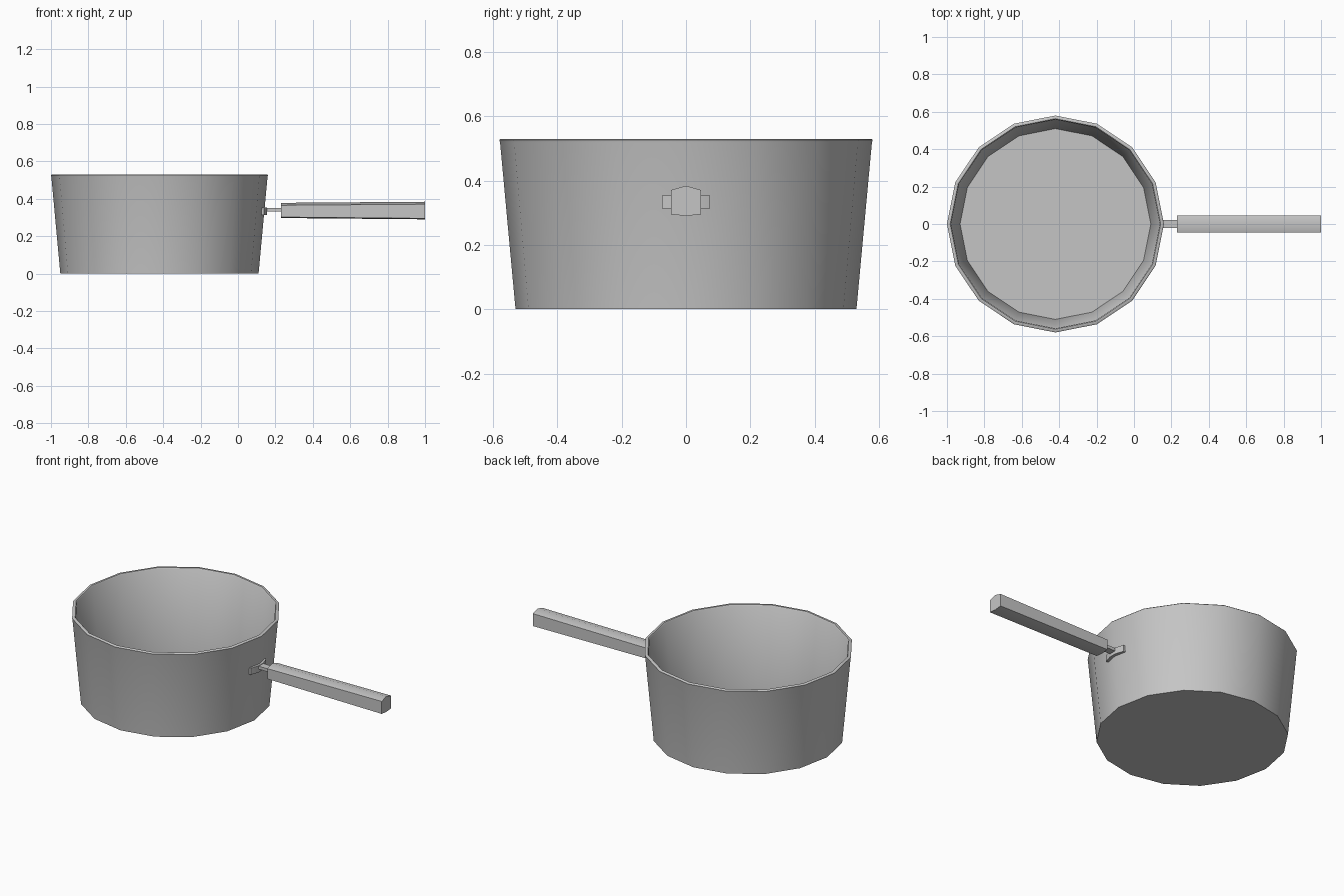
import bpy, bmesh
from math import sin, cos, tan, pi, radians

cube = bpy.data.objects.get("Cube")
if cube:
    bpy.data.objects.remove(cube, do_unlink=True)

steel = bpy.data.materials.new("brushed_steel_grey")
grey = (0.56, 0.56, 0.56, 1)
steel.use_nodes = True
steel.diffuse_color = grey
steel.node_tree.nodes["Principled BSDF"].inputs["Base Color"].default_value = grey

POT_X = -0.42
SIDES = 16


def loft(name, rings, smooth_angle):
    """Skin a list of equal-sized rings and cap both ends."""
    bm = bmesh.new()
    loops = [[bm.verts.new(p) for p in ring] for ring in rings]
    n = len(loops[0])
    for a, b in zip(loops, loops[1:]):
        for i in range(n):
            j = (i + 1) % n
            bm.faces.new((a[i], a[j], b[j], b[i]))
    bm.faces.new(loops[0])
    bm.faces.new(loops[-1])
    bmesh.ops.recalc_face_normals(bm, faces=bm.faces)
    mesh = bpy.data.meshes.new(name)
    bm.to_mesh(mesh)
    bm.free()
    mesh.materials.append(steel)
    obj = bpy.data.objects.new(name, mesh)
    bpy.context.collection.objects.link(obj)
    bpy.ops.object.select_all(action='DESELECT')
    obj.select_set(True)
    bpy.context.view_layer.objects.active = obj
    bpy.ops.object.shade_smooth_by_angle(angle=radians(smooth_angle))
    return obj


def circle(r, z):
    return [(POT_X + r * cos(2 * pi * i / SIDES), r * sin(2 * pi * i / SIDES), z)
            for i in range(SIDES)]


# Pot: outer wall, softened rim, inner wall and floor
profile = [(0.53, 0), (0.578, 0.518), (0.58, 0.526), (0.576, 0.53),
           (0.563, 0.53), (0.558, 0.524), (0.51, 0.02)]
loft("pot", [circle(r, z) for r, z in profile], 50)

# Bracket: bent plate hugging the wall and tapering to the neck
wall_x = POT_X + 0.561
bend = tan(pi / SIDES)
half = [(wall_x + 0.014, 0.022), (wall_x - 0.074 * bend + 0.012, 0.074),
        (wall_x - 0.074 * bend - 0.006, 0.074)]
outline = half + [(wall_x - 0.006, 0)] + [(x, -y) for x, y in reversed(half)]
loft("handle_bracket", [[(x, y, z) for x, y in outline] for z in (0.313, 0.353)], 30)


# Neck: thin bar between bracket and grip
def bar(x):
    return [(x, y, z) for y, z in ((-0.022, 0.332), (0.022, 0.332),
                                   (0.022, 0.35), (-0.022, 0.35))]


loft("handle_neck", [bar(0.14), bar(0.26)], 30)


# Grip: crowned bar, slightly deeper toward its free end
def grip_section(x, top, bottom):
    w = 0.046
    return [(x, -w, bottom + 0.005), (x, 0, bottom), (x, w, bottom + 0.005),
            (x, w, top - 0.013), (x, 0, top), (x, -w, top - 0.013)]


loft("handle_grip", [grip_section(0.23, 0.378, 0.297),
                     grip_section(1.0, 0.384, 0.29)], 40)
